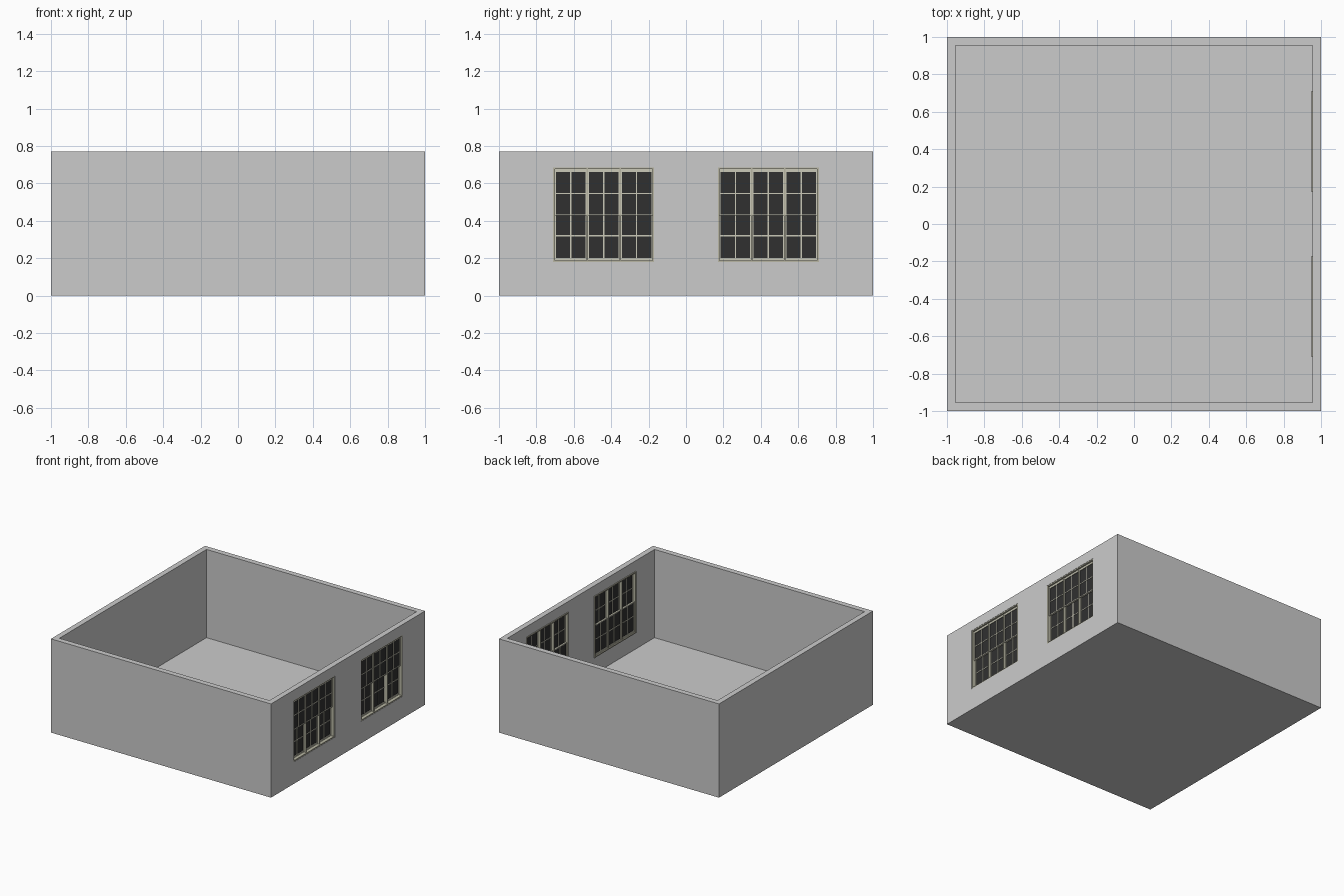
import bpy

if "Cube" in bpy.data.objects:
    bpy.data.objects.remove(bpy.data.objects["Cube"])

H = 0.77            # wall height
T = 0.045           # wall and floor thickness
W0, W1 = 0.17, 0.71  # window span from the room centre line
Z0, Z1 = 0.18, 0.685


def material(name, rgb):
    m = bpy.data.materials.new(name)
    m.diffuse_color = (*rgb, 1)
    m.use_nodes = True
    m.node_tree.nodes["Principled BSDF"].inputs["Base Color"].default_value = m.diffuse_color
    return m


def boxes(name, spans, mat=None):
    """One object made of axis-aligned boxes (x0, x1, y0, y1, z0, z1)."""
    verts, faces = [], []
    for x0, x1, y0, y1, z0, z1 in spans:
        n = len(verts)
        verts += [(x, y, z) for x in (x0, x1) for y in (y0, y1) for z in (z0, z1)]
        faces += [[n + i for i in f] for f in
                  ((0, 1, 3, 2), (4, 6, 7, 5), (0, 4, 5, 1),
                   (2, 3, 7, 6), (0, 2, 6, 4), (1, 5, 7, 3))]
    me = bpy.data.meshes.new(name)
    me.from_pydata(verts, [], faces)
    if mat:
        me.materials.append(mat)
    ob = bpy.data.objects.new(name, me)
    bpy.context.collection.objects.link(ob)
    return ob


def rim(x0, x1, y0, y1, z0, z1, t):
    """Four bars forming a rectangular frame."""
    return [(x0, x1, y0, y0 + t, z0, z1), (x0, x1, y1 - t, y1, z0, z1),
            (x0, x1, y0 + t, y1 - t, z0, z0 + t), (x0, x1, y0 + t, y1 - t, z1 - t, z1)]


# Room: floor and three plain walls, plus a wall built around the two openings
i = 1 - T
room = boxes("room_shell", [(-1, 1, -1, 1, 0, H)])
hollow = boxes("room_cutter", [(-i, i, -i, i, T, H + 0.2)])
openings = boxes("window_cutter", [(0.9, 1.1, -W1, -W0, Z0, Z1),
                                   (0.9, 1.1, W0, W1, Z0, Z1)])
for cutter in (hollow, openings):
    mod = room.modifiers.new("cut", 'BOOLEAN')
    mod.operation = 'DIFFERENCE'
    mod.solver = 'EXACT'
    mod.object = cutter
    cutter.hide_render = True
    cutter.hide_set(True)

frame_mat = material("frame_paint", (0.48, 0.47, 0.37))
sash_mat = material("sash_paint", (0.60, 0.59, 0.48))
glass_mat = material("dark_glass", (0.03, 0.03, 0.03))


def window(label, y0, y1):
    edge, post = 0.009, 0.007
    # Deep lining with two mullions
    pitch = (y1 - y0 - 2 * edge + post) / 3
    frame = rim(0.948, 0.998, y0, y1, Z0, Z1, edge)
    for k in (1, 2):
        y = y0 + edge + k * pitch - post
        frame.append((0.950, 0.990, y, y + post, Z0 + edge, Z1 - edge))
    boxes(label + "_frame", frame, frame_mat)

    # Double-hung sashes: upper one outside, lower one inside
    mid, r = 0.433, 0.006
    bars, panes = [], []
    for k in range(3):
        a = y0 + edge + k * pitch
        b = a + pitch - post
        for x, lo, hi in ((0.958, Z0 + edge, mid + 0.005),
                          (0.972, mid - 0.005, Z1 - edge)):
            bars += rim(x, x + 0.013, a, b, lo, hi, r)
            # Extra depth on the top and bottom rails
            if lo < 0.3:
                bars.append((x, x + 0.013, a + r, b - r, lo + r, lo + 0.012))
            else:
                bars.append((x, x + 0.013, a + r, b - r, hi - 0.016, hi - r))
            c = (a + b) / 2
            zc = 0.320 if lo < 0.3 else 0.546
            bars.append((x + 0.002, x + 0.011, c - 0.003, c + 0.003, lo + r, hi - r))
            bars.append((x + 0.002, x + 0.011, a + r, b - r, zc - 0.003, zc + 0.003))
            panes.append((x + 0.005, x + 0.008, a + 0.003, b - 0.003, lo + 0.003, hi - 0.003))
    boxes(label + "_sashes", bars, sash_mat)
    boxes(label + "_glass", panes, glass_mat)


window("front_window", -W1, -W0)
window("back_window", W0, W1)
